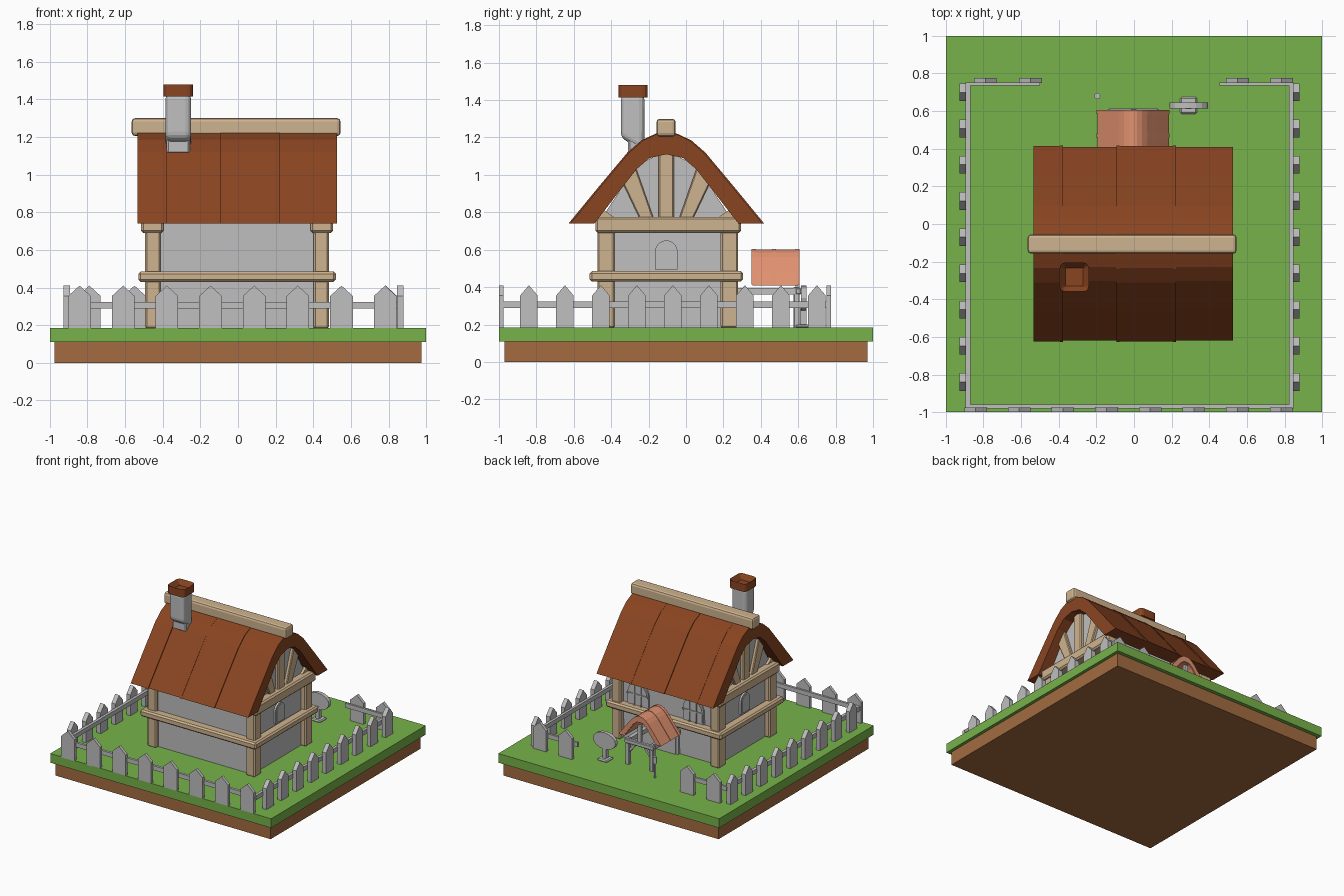
import bpy, bmesh, math
from mathutils import Vector, Matrix

cube = bpy.data.objects.get("Cube")
if cube:
    bpy.data.objects.remove(cube, do_unlink=True)


def material(name, r, g, b):
    m = bpy.data.materials.new(name)
    m.use_nodes = True
    colour = [(c / 255) ** 2.2 for c in (r, g, b)] + [1]
    m.diffuse_color = colour
    m.node_tree.nodes["Principled BSDF"].inputs["Base Color"].default_value = colour
    return m


GRASS = material("grass green", 118, 177, 75)
SOIL = material("soil brown", 162, 107, 67)
ROOF = material("roof brown", 136, 70, 38)
WOOD = material("pale timber", 206, 178, 142)
GREY = material("plaster grey", 190, 190, 190)
CLAY = material("porch clay", 224, 144, 111)


def finish(name, bm, mat, bevel=0.0, segments=1):
    bmesh.ops.recalc_face_normals(bm, faces=bm.faces)
    mesh = bpy.data.meshes.new(name)
    bm.to_mesh(mesh)
    bm.free()
    mesh.materials.append(mat)
    ob = bpy.data.objects.new(name, mesh)
    bpy.context.collection.objects.link(ob)
    if bevel:
        mod = ob.modifiers.new("Bevel", "BEVEL")
        mod.width, mod.segments = bevel, segments
    return ob


def prism(name, outline, axis, a, b, mat, bevel=0.0):
    """Extrude a closed 2D outline along an axis from a to b."""
    place = {"x": lambda p, t: (t, p[0], p[1]),
             "y": lambda p, t: (p[0], t, p[1]),
             "z": lambda p, t: (p[0], p[1], t)}[axis]
    bm = bmesh.new()
    face = bm.faces.new([bm.verts.new(place(p, a)) for p in outline])
    ext = bmesh.ops.extrude_face_region(bm, geom=[face])["geom"]
    move = Vector(place((0, 0), b - a))
    bmesh.ops.translate(bm, vec=move, verts=[v for v in ext if isinstance(v, bmesh.types.BMVert)])
    return finish(name, bm, mat, bevel)


def box(name, x, y, z, mat, bevel=0.0, segments=1):
    bm = bmesh.new()
    size = Matrix.Diagonal((x[1] - x[0], y[1] - y[0], z[1] - z[0], 1))
    mid = Matrix.Translation((sum(x) / 2, sum(y) / 2, sum(z) / 2))
    bmesh.ops.create_cube(bm, size=1, matrix=mid @ size)
    return finish(name, bm, mat, bevel, segments)


def mirrored(half, centre=0.0):
    """Mirror a half outline (outside to ridge) about a centre line."""
    return [(centre - u, v) for u, v in half] + [(centre + u, v) for u, v in reversed(half) if u]


def arch(u, v, width, height):
    """Outline of a round-headed opening standing on v."""
    r = width / 2
    top = [(u + r * math.cos(math.pi * i / 10), v + height - r + r * math.sin(math.pi * i / 10))
           for i in range(11)]
    return [(u - r, v), (u + r, v)] + top


# Ground
box("soil_block", (-.975, .975), (-.97, .97), (0, .11), SOIL)
box("grass_block", (-1, 1), (-1, 1), (.11, .185), GRASS)

# House body with gable ends
CX, CY = -.005, -.105
body = mirrored([(.335, .18), (.345, .77), (.16, 1.05), (0, 1.13)], CY)
prism("walls", body, "x", CX - .445, CX + .445, GREY)

# Curved roof in four panels
outer = [(.52, .74), (.36, .935), (.205, 1.12), (.13, 1.185), (.055, 1.22), (0, 1.225)]
inner = [(.385, .74), (.16, 1.03), (.09, 1.09), (0, 1.11)]


def roof_outline(centre, lift=0.0):
    top = mirrored([(u + lift, v) for u, v in outer[:-1]] + [outer[-1]], centre)
    return top + mirrored(inner, centre)[::-1]


cuts = [-.535, -.38, -.08, .22, .525]
for i in range(4):
    prism(f"roof_panel_{i}", roof_outline(CY, -.006 * (i % 2)), "x", cuts[i], cuts[i + 1], ROOF)
for c in cuts[1:-1]:
    prism("roof_seam", roof_outline(CY, .003), "x", c - .012, c + .004, ROOF)
box("ridge_beam", (-.565, .545), (-.158, -.055), (1.205, 1.3), WOOD, .018, 2)

# Timber frame
for side in (-1, 1):
    for y in (-.427, .232):
        x = CX + side * .447
        box("corner_post", (x - .041, x + .041), (y - .047, y + .047), (.18, .72), WOOD, .01)
    x = CX + side * .45
    box("gable_beam", (x - .06, x + .06), (-.485, .295), (.69, .775), WOOD, .012)
    x = CX + side * .485
    box("side_rail", (x - .04, x + .04), (-.515, .305), (.43, .485), WOOD, .012)
    # Gable fan timbers
    a, b = CX + side * .43, CX + side * .475
    box("king_post", (min(a, b), max(a, b)), (-.146, -.064), (.76, 1.13), WOOD, .008)
    for s in (-1, 1):
        strut = [(CY + s * u, v) for u, v in ((.065, .76), (.14, .76), (.235, .96), (.165, 1.045))]
        prism("gable_strut", strut, "x", a, b - side * .005, WOOD, .006)
        foot = [(CY + s * u, v) for u, v in ((.26, .76), (.38, .76), (.345, .82))]
        prism("gable_foot", foot, "x", a, b - side * .01, WOOD)
for y in (-.475, .265):
    box("long_rail", (CX - .52, CX + .52), (y - .04, y + .04), (.43, .485), WOOD, .012)


# Windows: frame, raised pane and glazing bars
def window(axis, u, wall, out, v, width, height):
    def layer(name, outline, depth):
        prism(name, outline, axis, wall, wall + out * depth, GREY)
    layer("window_frame", arch(u, v, width, height), .014)
    layer("window_pane", arch(u, v + .012, width - .026, height - .026), .018)
    for w in (-1, 1):
        p = u + w * width * .16
        layer("window_bar", [(p - .005, v), (p + .005, v),
                             (p + .005, v + height * .9), (p - .005, v + height * .9)], .026)
    q = v + height * .45
    h = width / 2
    layer("window_crossbar", [(u - h, q), (u + h, q), (u + h, q + .01), (u - h, q + .01)], .026)


for s in (-1, 1):
    window("y", s * .25 + .01, .235, 1, .487, .19, .19)
    prism("side_window", arch(CY, .495, .12, .155), "x", CX + s * .44, CX + s * .46, GREY)
    prism("side_window_pane", arch(CY, .508, .09, .127), "x", CX + s * .44, CX + s * .464, GREY)

# Chimney with a sloped foot and hollow cap
shaft = box("chimney", (-.385, -.25), (-.348, -.222), (1.11, 1.43), GREY, .028, 3)
for v in shaft.data.vertices:
    if v.co.z < 1.2:
        v.co.z = 1.2 if v.co.y < -.3 else 1.12
box("chimney_foot", (-.38, -.255), (-.31, -.23), (1.11, 1.25), GREY, .01)
cap = box("chimney_cap", (-.395, -.24), (-.36, -.205), (1.415, 1.48), ROOF)
bm = bmesh.new()
bm.from_mesh(cap.data)
bm.faces.ensure_lookup_table()
bmesh.ops.bevel(bm, geom=[e for e in bm.edges if abs(e.verts[0].co.z - e.verts[1].co.z) > .01],
                offset=.03, segments=3, profile=.5, affect="EDGES")
lid = max(bm.faces, key=lambda f: f.calc_center_median().z)
bmesh.ops.inset_region(bm, faces=[lid], thickness=.03)
bmesh.ops.translate(bm, verts=lid.verts, vec=(0, 0, -.04))
bm.to_mesh(cap.data)
bm.free()

# Porch: small roof, frame and door
small = [(u * .365 - .005, .41 + (v - .74) * .395) for u, v in roof_outline(0)]
prism("porch_roof", small, "y", .355, .6, CLAY)
for a, b in ((.35, .375), (.46, .48), (.585, .606)):
    prism("porch_tile_row", [(u * 1.02, v + .003) for u, v in small], "y", a, b, CLAY)
prism("door", arch(0, .18, .17, .27), "y", .23, .26, GREY)
prism("door_frame", arch(0, .18, .21, .29), "y", .23, .25, GREY)
box("porch_tie", (-.135, .13), (.585, .615), (.36, .395), GREY, .005)
box("porch_king_post", (-.017, .012), (.585, .608), (.39, .53), GREY)
for s in (-1, 1):
    x = s * .11
    box("porch_post", (x - .017, x + .017), (.575, .607), (.18, .4), GREY, .004)
    box("porch_side_beam", (x - .017, x + .017), (.25, .607), (.36, .395), GREY)
    brace = [(s * u, v) for u, v in ((.105, .27), (.105, .3), (.05, .37), (.025, .37))]
    prism("porch_brace", brace, "y", .58, .6, GREY)


def cylinder(name, r, h, at, turn=0.0, stretch=1.0):
    bm = bmesh.new()
    place = Matrix.Translation(at) @ Matrix.Rotation(turn, 4, "X") @ Matrix.Diagonal((stretch, 1, 1, 1))
    bmesh.ops.create_cone(bm, cap_ends=True, segments=16, radius1=r, radius2=r, depth=h, matrix=place)
    return finish(name, bm, GREY)


# Oval sign and little stake
cylinder("sign_board", .068, .03, (.29, .63, .342), math.pi / 2, 1.5)
box("sign_post", (.275, .305), (.61, .645), (.18, .3), GREY)
box("sign_foot", (.245, .335), (.585, .675), (.18, .2), GREY, .008)
cylinder("stake", .009, .16, (-.195, .68, .265))
cylinder("stake_head", .016, .05, (-.195, .68, .33))


# Fence
def picket(axis, u, a, b, half):
    shape = [(u - half, .18), (u + half, .18), (u + half, .355), (u, .41), (u - half, .355)]
    prism("fence_picket", shape, axis, a, b, GREY)


RAIL = (.288, .324)
box("fence_rail_right", (-.895, -.87), (-.98, .75), RAIL, GREY)
box("fence_rail_left", (.825, .848), (-.98, .75), RAIL, GREY)
box("fence_rail_front", (-.895, .848), (-.98, -.96), RAIL, GREY)
box("fence_rail_back_a", (-.895, -.5), (.735, .752), RAIL, GREY)
box("fence_rail_back_b", (.455, .848), (.735, .752), RAIL, GREY)
for i in range(9):
    y = -.84 + i * .1925
    picket("x", y, -.928, -.892, .047)
    picket("x", y, .845, .88, .047)
for i in range(8):
    picket("y", -.842 + i * .232, -1, -.975, .06)
for x in (-.79, -.55, .55, .785):
    picket("y", x, .75, .775, .06)
